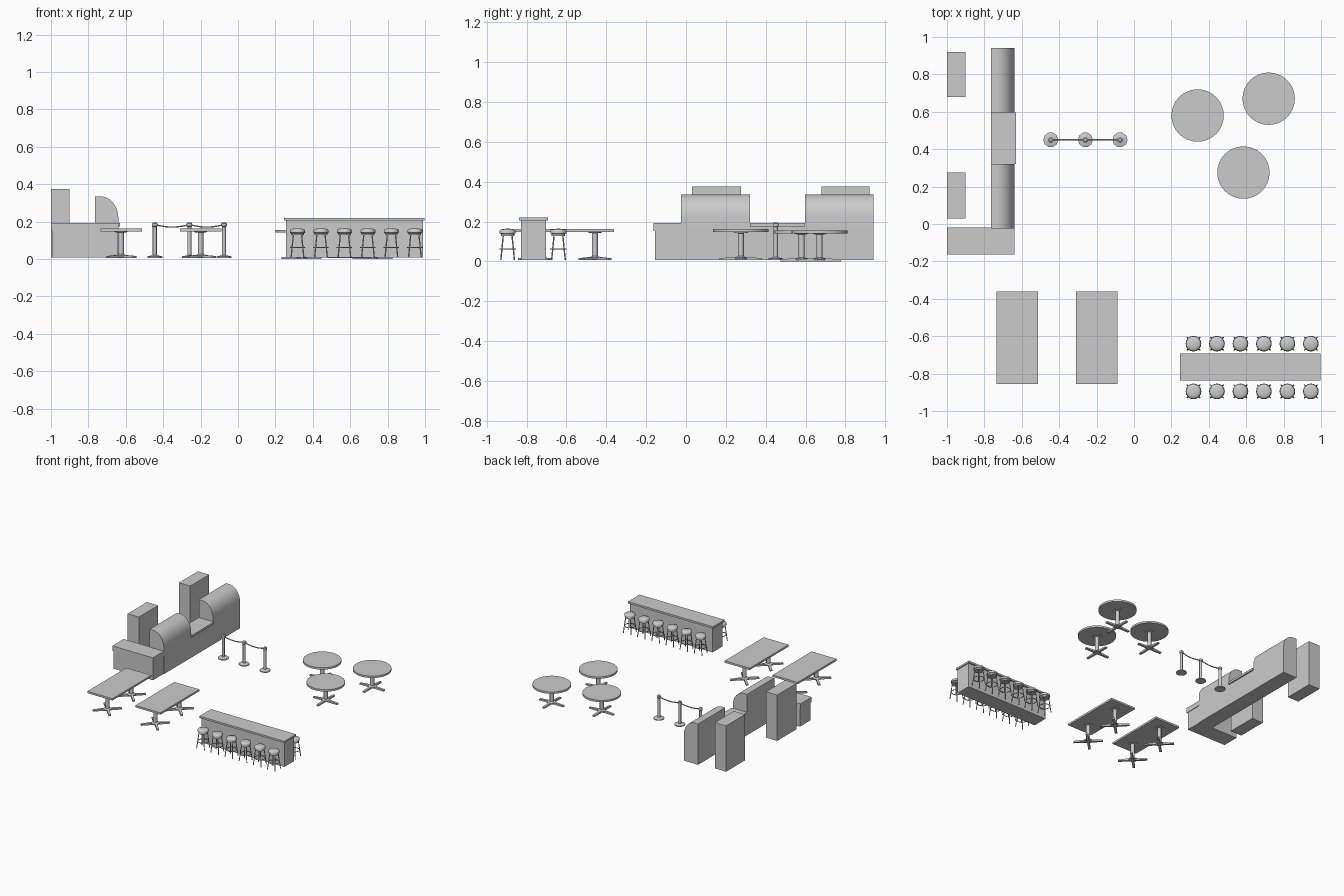
import bpy, math
from mathutils import Vector

if "Cube" in bpy.data.objects:
    bpy.data.objects.remove(bpy.data.objects["Cube"])


def mesh(name, verts, faces, smooth=None):
    me = bpy.data.meshes.new(name)
    me.from_pydata(verts, [], faces)
    ob = bpy.data.objects.new(name, me)
    bpy.context.collection.objects.link(ob)
    if smooth:
        bpy.ops.object.select_all(action='DESELECT')
        bpy.context.view_layer.objects.active = ob
        ob.select_set(True)
        bpy.ops.object.shade_smooth_by_angle(angle=math.radians(smooth))
    return ob


def box(name, x0, x1, y0, y1, z0, z1):
    v = [(x, y, z) for x in (x0, x1) for y in (y0, y1) for z in (z0, z1)]
    f = [(0, 1, 3, 2), (4, 6, 7, 5), (0, 4, 5, 1), (2, 3, 7, 6), (0, 2, 6, 4), (1, 5, 7, 3)]
    return mesh(name, v, f)


def lathe(name, x, y, profile, n=16, smooth=40):
    # profile of (radius, z) from bottom to top, capped at both ends
    v = [(x + r * math.cos(2 * math.pi * i / n), y + r * math.sin(2 * math.pi * i / n), z)
         for r, z in profile for i in range(n)]
    f = [(k * n + i, k * n + (i + 1) % n, (k + 1) * n + (i + 1) % n, (k + 1) * n + i)
         for k in range(len(profile) - 1) for i in range(n)]
    f += [tuple(range(n))[::-1], tuple(range(len(v) - n, len(v)))]
    return mesh(name, v, f, smooth)


def tube(name, pts, r, cyclic=False):
    cu = bpy.data.curves.new(name, 'CURVE')
    cu.dimensions = '3D'
    cu.bevel_depth = r
    cu.bevel_resolution = 1
    cu.use_fill_caps = True
    sp = cu.splines.new('POLY')
    sp.points.add(len(pts) - 1)
    for p, c in zip(sp.points, pts):
        p.co = (*c, 1)
    sp.use_cyclic_u = cyclic
    ob = bpy.data.objects.new(name, cu)
    bpy.context.collection.objects.link(ob)
    return ob


# Service counter: long run, middle top and front return
box("counter_body", -0.765, -0.64, -0.02, 0.94, 0.008, 0.175)
box("counter_middle_top", -0.765, -0.63, 0.32, 0.597, 0.175, 0.192)
box("return_body", -0.995, -0.645, -0.155, -0.02, 0.008, 0.152)
box("return_top", -1.0, -0.64, -0.163, -0.02, 0.152, 0.192)

# Curved display cases
arc = [(-0.735 + 0.095 * math.sin(a), 0.22 + 0.115 * math.cos(a))
       for a in (i * math.pi / 24 for i in range(13))]
prof = [(-0.765, 0.175), (-0.765, 0.335)] + arc + [(-0.64, 0.175)]
for y0, y1 in ((-0.025, 0.32), (0.597, 0.94)):
    n = len(prof)
    v = [(x, y, z) for y in (y0, y1) for x, z in prof]
    f = [(i, i + n, (i + 1) % n + n, (i + 1) % n) for i in range(n)]
    mesh("display_case", v, f + [tuple(range(n)), tuple(range(n, 2 * n))[::-1]], 30)

# Tall cabinets behind the counter
for y0, y1 in ((0.03, 0.275), (0.68, 0.92)):
    box("back_cabinet", -1.0, -0.90, y0, y1, 0.008, 0.375)

# Queue posts and sagging ropes
posts = (-0.445, -0.26, -0.075)
for x in posts:
    lathe("queue_post", x, 0.45, [(0.04, 0.007), (0.04, 0.014), (0.011, 0.021), (0.011, 0.172),
                                  (0.015, 0.176), (0.015, 0.19), (0.008, 0.196)], 10)
for a, b in zip(posts, posts[1:]):
    tube("queue_rope", [(a + (b - a) * t / 10, 0.45, 0.184 - 0.013 * math.sin(math.pi * t / 10))
                        for t in range(11)], 0.004)


# Pedestal: post, hub and four tapering feet
def pedestal(x, y, z0, z1, turn):
    lathe("table_post", x, y, [(0.03, z0 + 0.006), (0.03, z0 + 0.014), (0.015, z0 + 0.02),
                               (0.015, z1 - 0.006), (0.035, z1 - 0.004), (0.035, z1)], 12)
    for k in range(4):
        a = turn + k * math.pi / 2
        d, s = Vector((math.cos(a), math.sin(a), 0)), Vector((-math.sin(a), math.cos(a), 0))
        o = Vector((x, y, z0))
        v = [o + d * r + s * w + Vector((0, 0, z)) for r, h in ((0.0, 0.018), (0.107, 0.01))
             for w, z in ((-0.009, 0), (0.009, 0), (0.009, h), (-0.009, h))]
        mesh("table_foot", v, [(0, 1, 2, 3), (7, 6, 5, 4)] +
             [(i, i + 4, (i + 1) % 4 + 4, (i + 1) % 4) for i in range(4)])


# Round tables
for x, y, z in ((0.34, 0.58, 0.0), (0.72, 0.67, 0.0), (0.585, 0.275, 0.006)):
    lathe("round_table_top", x, y, [(0.14, z + 0.141), (0.14, z + 0.156)], 32)
    pedestal(x, y, z, z + 0.141, 0)

# Rectangular tables
for x in (-0.625, -0.2):
    box("long_table_top", x - 0.111, x + 0.111, -0.855, -0.362, 0.148, 0.163)
    for y in (-0.76, -0.457):
        pedestal(x, y, 0.006, 0.148, math.pi / 4)

# Bar
box("bar_body", 0.256, 0.99, -0.828, -0.703, 0.008, 0.205)
box("bar_top", 0.245, 0.998, -0.838, -0.692, 0.205, 0.22)

# Bar stools on both sides
for y in (-0.64, -0.895):
    for i in range(6):
        x = 0.318 + 0.1255 * i
        lathe("stool_seat", x, y, [(0.034, 0.128), (0.034, 0.138), (0.04, 0.141), (0.04, 0.154),
                                   (0.036, 0.159), (0.022, 0.163), (0.005, 0.164)], 20, 60)
        for sx in (-1, 1):
            for sy in (-1, 1):
                tube("stool_leg", [(x + sx * 0.022, y + sy * 0.022, 0.13),
                                   (x + sx * 0.034, y + sy * 0.034, 0.008)], 0.0035)
        tube("stool_foot_ring", [(x + 0.039 * math.cos(k * math.pi / 8),
                                  y + 0.039 * math.sin(k * math.pi / 8), 0.062)
                                 for k in range(16)], 0.003, True)
